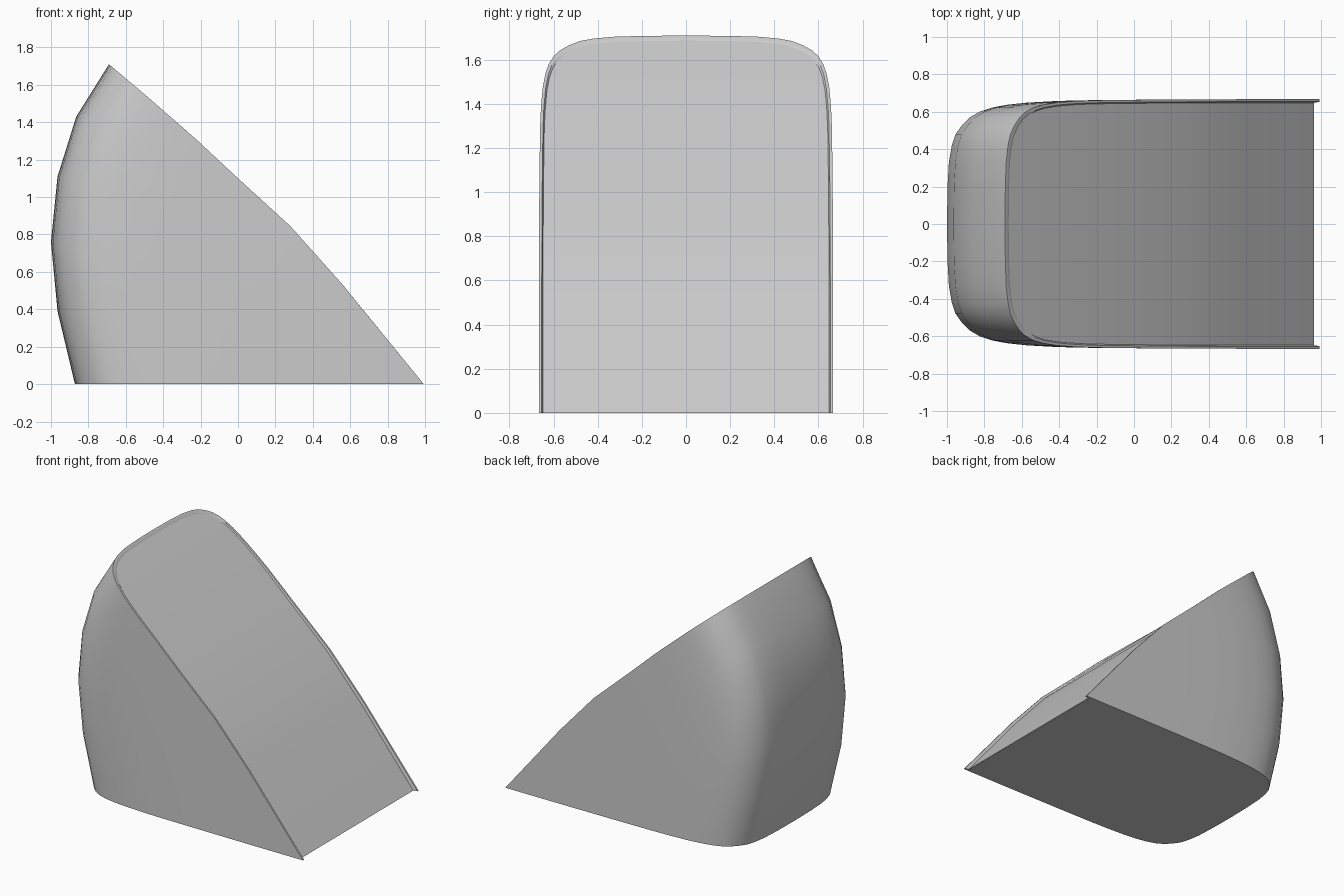
import bpy

if "Cube" in bpy.data.objects:
    bpy.data.objects.remove(bpy.data.objects["Cube"])

# Side profile: rear curve and sloped front, as (z, x)
BACK = [(0, -.872), (.39, -.965), (.76, -1.0), (1.11, -.965), (1.43, -.865), (1.71, -.69)]
SLOPE = [(0, .993), (.52, .57), (.85, .275), (1.10, 0), (1.31, -.225), (1.55, -.50), (1.71, -.69)]
# Half plan outline: (y, distance forward of the rear curve)
PLAN = [(0, 0), (.2, .003), (.33, .01), (.42, .025), (.48, .045), (.53, .08), (.57, .12),
        (.60, .17), (.622, .235), (.637, .31), (.649, .42), (.657, .56), (.661, .69),
        (.664, .96), (.666, 1.27), (.667, 1.53), (.667, 1.832), (.667, 1.865)]
ROWS = [z / 1.71 for z, _ in BACK]


def lerp(table, z):
    for (z0, x0), (z1, x1) in zip(table, table[1:]):
        if z <= z1:
            break
    return x0 + (x1 - x0) * (z - z0) / (z1 - z0)


def meet(d, recess=0):
    """Height where the wall at distance d meets the sloped front."""
    lo, hi = 0, 2
    for _ in range(40):
        z = (lo + hi) / 2
        if lerp(BACK, z) + d > lerp(SLOPE, z) - recess:
            hi = z
        else:
            lo = z
    return lo


def make(name, loops, closed_pairs=False):
    """Skin a list of equal-length point loops."""
    n = len(loops[0])
    verts = [p for loop in loops for p in loop]
    faces = [(r * n + i, r * n + i + 1, (r + 1) * n + i + 1, (r + 1) * n + i)
             for r in range(len(loops) - 1) for i in range(n - 1)]
    me = bpy.data.meshes.new(name)
    me.from_pydata(verts, [], faces)
    ob = bpy.data.objects.new(name, me)
    bpy.context.collection.objects.link(ob)
    bpy.ops.object.select_all(action='DESELECT')
    ob.select_set(True)
    bpy.context.view_layer.objects.active = ob
    bpy.ops.object.mode_set(mode='EDIT')
    bpy.ops.mesh.select_all(action='SELECT')
    bpy.ops.mesh.remove_doubles(threshold=.0002)
    bpy.ops.mesh.normals_make_consistent(inside=False)
    bpy.ops.object.mode_set(mode='OBJECT')
    bpy.ops.object.shade_smooth_by_angle(angle=.55)
    return ob


def mirror(half):
    return [(x, -y, z) for x, y, z in half[:0:-1]] + half


# Outer wall rows, then the flat rim and its step down to the panel
loops = []
for t in ROWS:
    half = []
    for y, d in PLAN:
        z = meet(d) * t
        half.append((lerp(BACK, z) + d, y, z))
    loops.append(mirror(half))


def rim_loop(dy, dd, low):
    half = []
    for y, d in PLAN:
        k = d / 1.865
        z = meet(d + dd * (1 - k))
        recess = low * (.25 + .75 * k)
        half.append((lerp(SLOPE, z) - recess, y * (1 - dy / .667), z))
    return half


inner = rim_loop(.013, .018, 0)
edge = rim_loop(.019, .042, .03)
loops += [mirror(inner), mirror(edge)]
make("wedge_shell", loops)

# Recessed front panel spanning side to side
panel = make("front_panel", [[(x, -y, z) for x, y, z in edge], edge])
if sum(p.normal.z for p in panel.data.polygons) < 0:
    panel.data.flip_normals()

# Floor, ending under the panel, and the two side tips
base = [(PLAN[i][1] + BACK[0][1], PLAN[i][0], 0) for i in range(len(PLAN) - 1)]
floor = make("floor", [[(x, -y, z) for x, y, z in base], base])
if sum(p.normal.z for p in floor.data.polygons) > 0:
    floor.data.flip_normals()
for s in (-1, 1):
    make("side_tip", [[(.96, s * .667, 0), (.993, s * .667, 0)],
                      [(.96, s * .648, 0), (.993, s * .654, 0)]])
